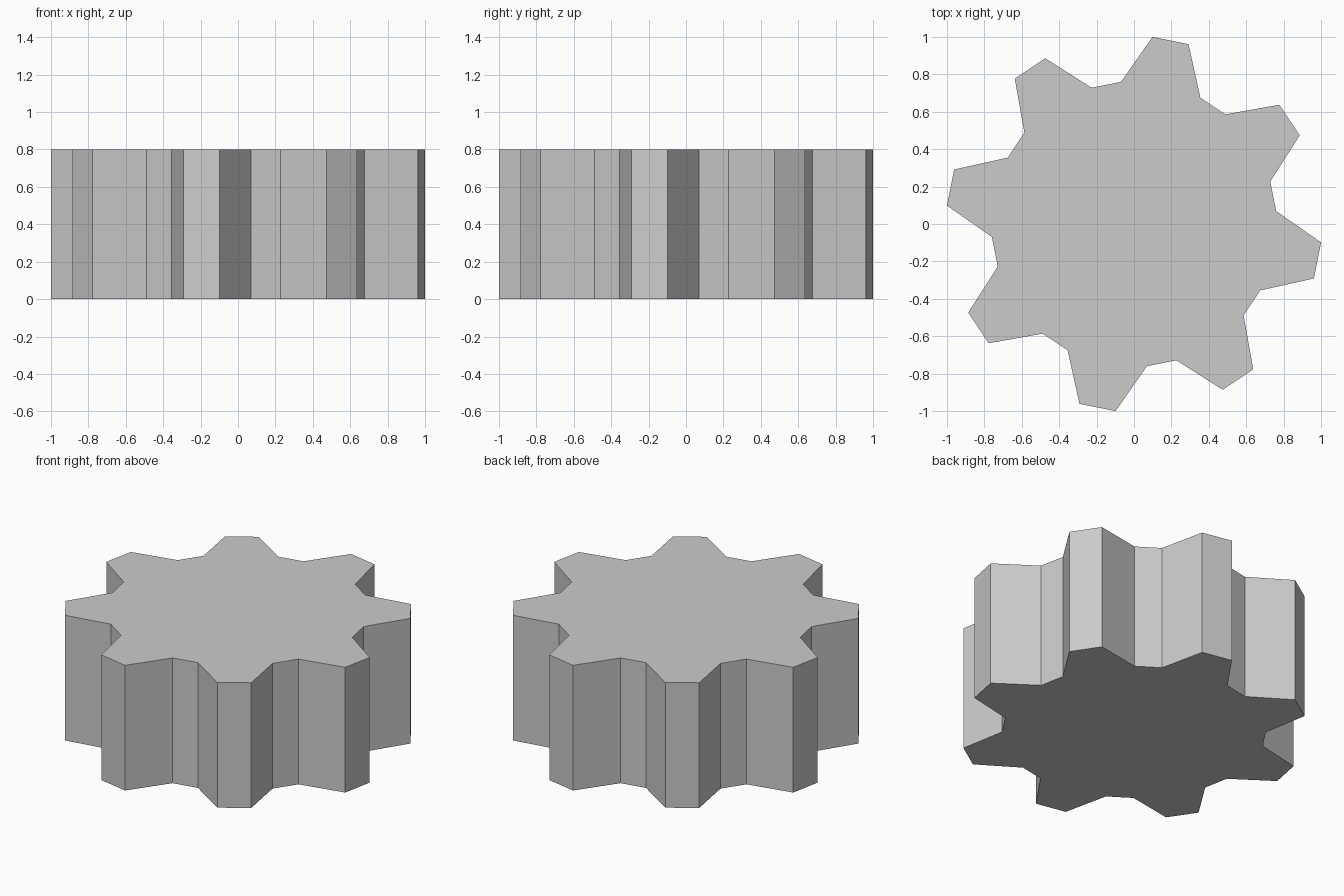
import bpy, bmesh, math

if "Cube" in bpy.data.objects:
    bpy.data.objects.remove(bpy.data.objects["Cube"])

TEETH = 8
HEIGHT = 0.8
# one tooth and gap: (radius, angle in degrees)
PITCH = [(1.005, -16.85), (1.005, -5.63), (0.763, 5.2), (0.763, 17.3)]


def gear_outline():
    pts = []
    for i in range(TEETH):
        for r, deg in PITCH:
            a = math.radians(deg + i * 360 / TEETH)
            pts.append((r * math.cos(a), r * math.sin(a), 0))
    return pts


# gear body: toothed outline extruded straight up
bm = bmesh.new()
base = bm.faces.new([bm.verts.new(p) for p in gear_outline()])
top = bmesh.ops.extrude_face_region(bm, geom=[base], use_keep_orig=True)
verts = [v for v in top["geom"] if isinstance(v, bmesh.types.BMVert)]
bmesh.ops.translate(bm, verts=verts, vec=(0, 0, HEIGHT))
bmesh.ops.recalc_face_normals(bm, faces=bm.faces)

mesh = bpy.data.meshes.new("gear")
bm.to_mesh(mesh)
bm.free()
gear = bpy.data.objects.new("gear", mesh)
bpy.context.collection.objects.link(gear)
